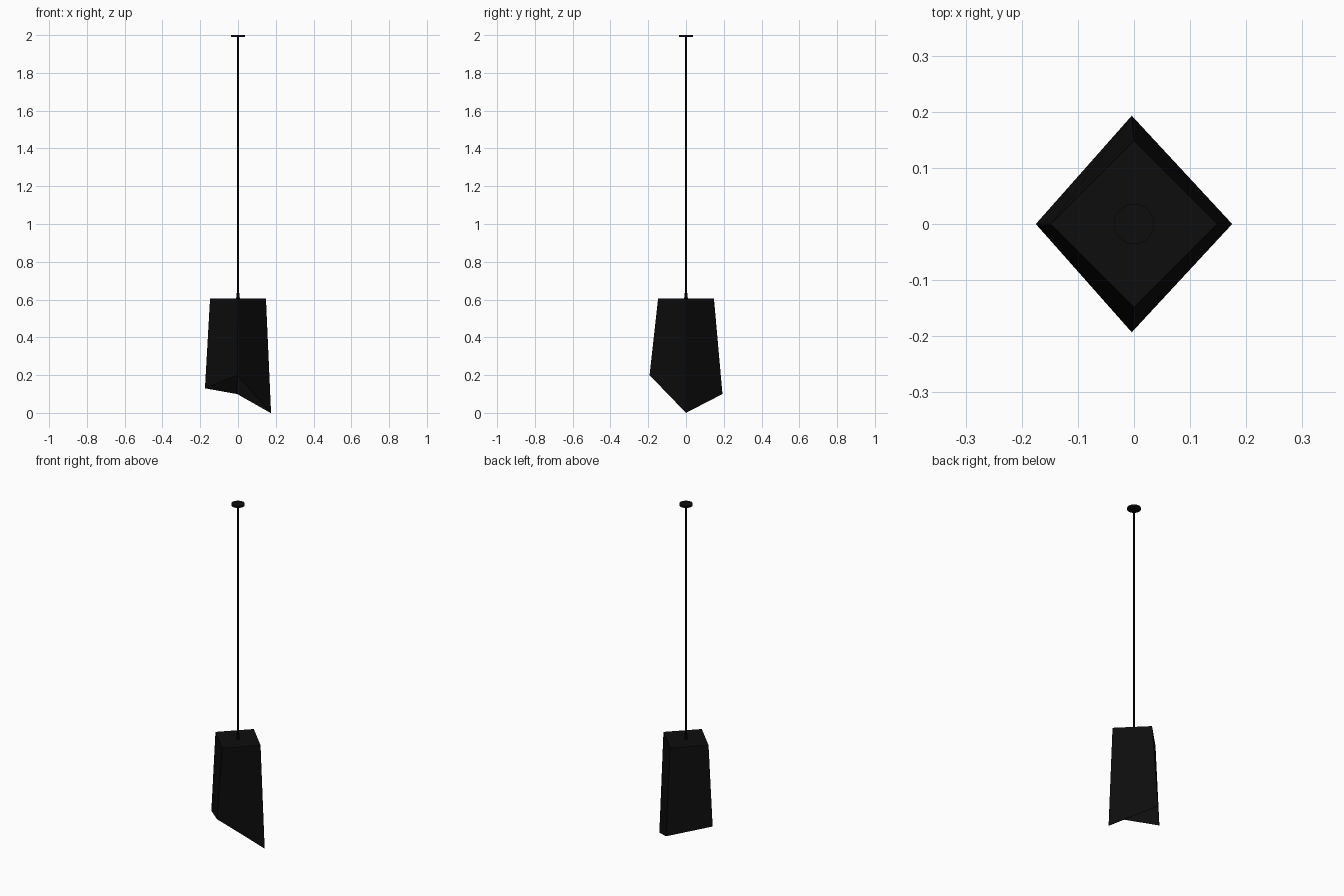
import bpy, bmesh

if "Cube" in bpy.data.objects:
    bpy.data.objects.remove(bpy.data.objects["Cube"])

def material(name, v):
    m = bpy.data.materials.new(name)
    m.diffuse_color = (v, v, v, 1)
    m.use_nodes = True
    m.node_tree.nodes["Principled BSDF"].inputs["Base Color"].default_value = m.diffuse_color
    return m

shade_black = material("matte black", 0.004)
cord_black = material("deep black", 0.001)

def cylinder(name, r1, r2, z0, z1, sides, mat):
    bpy.ops.mesh.primitive_cone_add(vertices=sides, radius1=r1, radius2=r2,
                                    depth=z1 - z0, location=(0, 0, (z0 + z1) / 2))
    ob = bpy.context.object
    ob.name = name
    ob.data.materials.append(mat)
    bpy.ops.object.shade_smooth_by_angle()
    return ob

# faceted shade: square top, skewed open bottom with corners at four heights
top_z = 0.605
top = [(0.148, 0, top_z), (0, 0.148, top_z), (-0.148, 0, top_z), (0, -0.148, top_z)]
rim = [(0.175, 0, 0.0), (-0.004, 0.193, 0.10), (-0.175, 0, 0.13), (-0.004, -0.193, 0.20)]
bm = bmesh.new()
t = [bm.verts.new(p) for p in top]
b = [bm.verts.new(p) for p in rim]
bm.faces.new(t)
for i in range(4):
    j = (i + 1) % 4
    bm.faces.new((b[i], b[j], t[j], t[i]))
mesh = bpy.data.meshes.new("shade")
bm.to_mesh(mesh)
bm.free()
shade = bpy.data.objects.new("shade", mesh)
bpy.context.collection.objects.link(shade)
mesh.materials.append(shade_black)
wall = shade.modifiers.new("wall", 'SOLIDIFY')
wall.thickness = 0.003
wall.offset = -1

# hanging hardware
cylinder("cord_grip", 0.010, 0.006, 0.603, 0.64, 24, cord_black)
cylinder("cord", 0.005, 0.005, 0.63, 1.992, 16, cord_black)
cylinder("ceiling_canopy", 0.036, 0.036, 1.99, 2.0, 48, shade_black)
